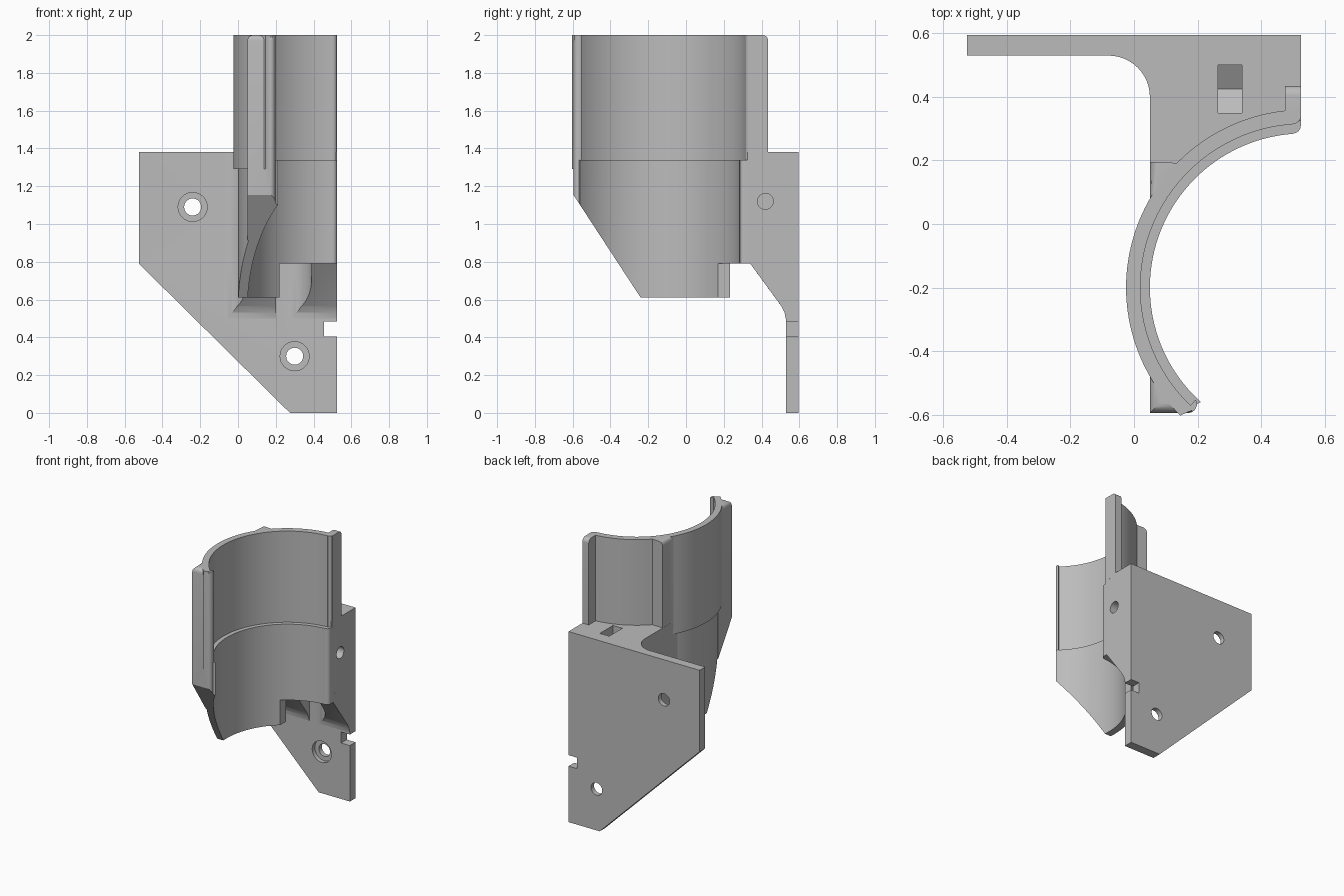
import bpy, bmesh, math

old = bpy.data.objects.get("Cube")
if old:
    bpy.data.objects.remove(old, do_unlink=True)

grey = bpy.data.materials.new("plain_grey")
grey.use_nodes = True
grey.diffuse_color = (0.5, 0.5, 0.5, 1)
grey.node_tree.nodes["Principled BSDF"].inputs["Base Color"].default_value = (0.5, 0.5, 0.5, 1)

CX, CY = 0.535, -0.2      # axis of the round cradle
RIGHT = 0.525             # right-hand face of the part
TOP = 2.0


def arc(cx, cy, r, a0, a1, n=12):
    """Points along a circular arc, angles in degrees."""
    angles = [math.radians(a0 + (a1 - a0) * i / n) for i in range(n + 1)]
    return [(cx + r * math.cos(a), cy + r * math.sin(a)) for a in angles]


def prism(name, profile, lo, hi, axis="z"):
    """Extrude a closed 2D profile along one axis."""
    place = {"x": lambda p, t: (t, p[0], p[1]),
             "y": lambda p, t: (p[0], t, p[1]),
             "z": lambda p, t: (p[0], p[1], t)}[axis]
    bm = bmesh.new()
    a = [bm.verts.new(place(p, lo)) for p in profile]
    b = [bm.verts.new(place(p, hi)) for p in profile]
    n = len(profile)
    bm.faces.new(a)
    bm.faces.new(b[::-1])
    for i in range(n):
        bm.faces.new((a[i], b[i], b[(i + 1) % n], a[(i + 1) % n]))
    bmesh.ops.recalc_face_normals(bm, faces=bm.faces)
    mesh = bpy.data.meshes.new(name)
    bm.to_mesh(mesh)
    bm.free()
    mesh.materials.append(grey)
    obj = bpy.data.objects.new(name, mesh)
    bpy.context.collection.objects.link(obj)
    return obj


def box(name, x, y, z):
    return prism(name, [(x[0], y[0]), (x[1], y[0]), (x[1], y[1]), (x[0], y[1])], *z)


def rod(name, centre, r, lo, hi, axis):
    return prism(name, arc(*centre, r, 0, 360, 32)[:-1], lo, hi, axis)


def combine(obj, others, operation):
    """Apply a boolean with each helper and remove the helper."""
    for other in others:
        other.hide_render = True
        mod = obj.modifiers.new("combine", "BOOLEAN")
        mod.operation, mod.solver, mod.object = operation, "EXACT", other
        bpy.context.view_layer.objects.active = obj
        bpy.ops.object.modifier_apply(modifier=mod.name)
        bpy.data.objects.remove(other, do_unlink=True)


def round_top(obj, rule, width=0.03):
    """Round the top edges whose end points both meet a rule."""
    bm = bmesh.new()
    bm.from_mesh(obj.data)
    edges = [e for e in bm.edges
             if all(v.co.z > TOP - 0.001 for v in e.verts) and rule(*[v.co for v in e.verts])]
    bmesh.ops.bevel(bm, geom=edges, offset=width, segments=5, profile=0.5, affect="EDGES")
    bm.to_mesh(obj.data)
    bm.free()


def ring(r_in, r_out):
    """Cradle wall section with rounded inner corner at the rear end."""
    inner = arc(CX, CY, r_in, 228, 94, 56)
    end = arc(RIGHT - 0.025, CY + r_in + 0.025, 0.025, -90, 0, 6)
    outer = arc(CX, CY, r_out, 91.1, 226, 56)
    return inner + end + outer


# Back plate with clipped lower corner
plate = prism("mounting_bracket", [(-0.525, 1.38), (RIGHT, 1.38), (RIGHT, 0),
                                   (0.275, 0), (-0.525, 0.79)], 0.53, 0.595, "y")

# Block between plate and cradle, with a fillet onto the plate
fillet = arc(-0.08, 0.40, 0.13, 90, 0)
seat = arc(CX, CY, 0.525, 157.6, 91.1, 32)
block = prism("block", [(RIGHT, 0.56), (-0.08, 0.56)] + fillet + seat, 0.79, 1.38)

# Sloping supports under the block
right_support = prism("right_support", [(RIGHT, 0.56), (0.26, 0.56)]
                      + arc(0.26, 0.40, 0.13, 90, 0) + [(0.39, 0.33), (RIGHT, 0.33)], 0.5, 0.85)
left_support = prism("left_support", [(0.2, 0.56), (-0.08, 0.56)] + fillet
                     + [(0.05, 0.33), (0.2, 0.33)], 0.5, 0.85)
for support in (right_support, left_support):
    slope = prism("slope", [(0.2, 0.79), (0.34, 0.79), (0.505, 0.565), (0.522, 0.53),
                            (0.53, 0.485), (0.53, 0.4), (0.2, 0.4)], -0.5, 1, "x")
    combine(support, [slope], "DIFFERENCE")
combine(plate, [block, right_support, left_support], "UNION")

# Screw holes with counterbores, side notch, cross bore and nut pocket
cuts = []
for centre in ((-0.24, 1.09), (0.30, 0.30)):
    cuts.append(rod("screw_hole", centre, 0.045, 0.4, 0.7, "y"))
    cuts.append(rod("counterbore", centre, 0.077, 0.45, 0.56, "y"))
cuts.append(box("notch", (0.455, 0.6), (0.4, 0.7), (0.405, 0.485)))
cuts.append(rod("cross_bore", (0.42, 1.12), 0.042, 0.15, 0.6, "x"))
cuts.append(prism("nut_pocket", [(0.35, 1.5), (0.35, 1.077), (0.425, 1.033),
                                 (0.5, 1.077), (0.5, 1.5)], 0.265, 0.34, "x"))
combine(plate, cuts, "DIFFERENCE")

# Cradle: thin wider upper wall on a narrower lower wall
cradle = prism("cradle", ring(0.515, 0.56), 1.29, TOP)
lower_wall = prism("lower_wall", ring(0.485, 0.535), 0.61, 1.34)

# Front flange, square outside and round inside
front_flange = prism("front_flange", [(0.05, -0.44), (0.05, -0.595)]
                     + arc(0.17, -0.567, 0.028, -90, 30, 6)
                     + arc(CX, CY, 0.522, 226, 206, 10), 0.61, TOP)
round_top(front_flange, lambda a, b: max(a.y, b.y) < -0.59 or max(a.x, b.x) < 0.051)

# Rear rib and end flange above the block
rear_rib = prism("rear_rib", [(0.05, 0.195), (0.05, 0.03)]
                 + arc(CX, CY, 0.535, 154, 133, 10), 1.36, TOP)
round_top(rear_rib, lambda a, b: max(a.x, b.x) < 0.051)
end_flange = prism("end_flange", [(0.33, 1.36), (0.435, 1.36)]
                   + arc(0.405, TOP - 0.03, 0.03, 0, 90, 6) + [(0.33, TOP)], 0.475, RIGHT, "x")
combine(cradle, [lower_wall, front_flange, rear_rib, end_flange], "UNION")

# Diagonal front trim and lower rear cut-out of the cradle
trim = prism("trim", [(-0.8, 1.466), (-0.8, 0.4), (-0.1025, 0.4)], -0.5, 1, "x")
cutout = box("cutout", (0.22, 0.8), (0, 0.5), (0.4, 0.79))
combine(cradle, [trim, cutout], "DIFFERENCE")

for obj in (plate, cradle):
    bpy.ops.object.select_all(action="DESELECT")
    obj.select_set(True)
    bpy.context.view_layer.objects.active = obj
    bpy.ops.object.shade_smooth_by_angle(angle=math.radians(30))
